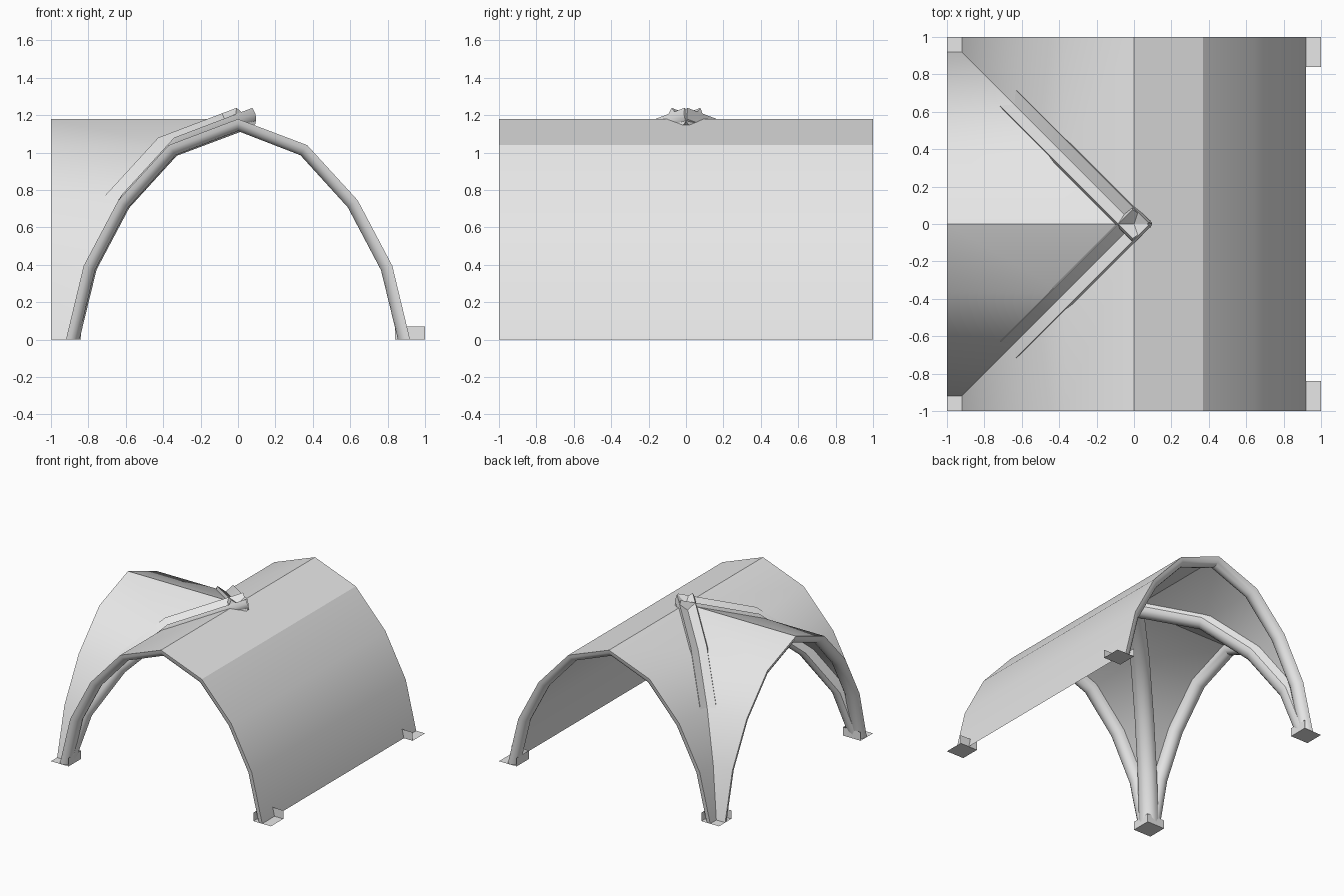
import bpy, math
from mathutils import Vector

if "Cube" in bpy.data.objects:
    bpy.data.objects.remove(bpy.data.objects["Cube"], do_unlink=True)

grey = bpy.data.materials.new("stone_grey")
grey.use_nodes = True
COLOUR = (0.8, 0.8, 0.8, 1)
grey.diffuse_color = COLOUR
grey.node_tree.nodes["Principled BSDF"].inputs["Base Color"].default_value = COLOUR

# Half profile of the vault: distance from the ridge, height
HALF = [(0.92, 0), (0.825, 0.395), (0.64, 0.745), (0.37, 1.04), (0, 1.18)]
FULL = [(-d, z) for d, z in HALF] + [(d, z) for d, z in HALF[-2::-1]]


def make(name, verts, faces, angle):
    mesh = bpy.data.meshes.new(name)
    mesh.from_pydata([tuple(v) for v in verts], [], faces)
    mesh.materials.append(grey)
    ob = bpy.data.objects.new(name, mesh)
    bpy.context.collection.objects.link(ob)
    bpy.ops.object.select_all(action='DESELECT')
    ob.select_set(True)
    bpy.context.view_layer.objects.active = ob
    bpy.ops.object.shade_smooth_by_angle(angle=math.radians(angle))
    return ob


def sheet(name, start, end, angle, flip=False):
    """Skin between two matching rows of points."""
    n = len(start)
    faces = []
    for i in range(n - 1):
        f = [i, i + 1, n + i + 1, n + i]
        if start[i] == end[i]:
            f.remove(n + i)
        if start[i + 1] == end[i + 1]:
            f.remove(n + i + 1)
        faces.append(f[::-1] if flip else f)
    return make(name, start + end, faces, angle)


def sweep(name, path, side, section, closed):
    """Carry a section (across, outward) along a path, capping both ends."""
    path = [Vector(p) for p in path]
    side = Vector(side).normalized()
    verts, faces, m = [], [], len(section)
    for i, p in enumerate(path):
        into = (p - path[i - 1]).normalized() if i else None
        out = (path[i + 1] - p).normalized() if i < len(path) - 1 else None
        tangent = ((into or out) + (out or into)).normalized()
        normal = side.cross(tangent)
        if p.z == 0:
            normal.z = 0
        normal.normalize()
        verts += [p + side * s + normal * o for s, o in section]
    for i in range(len(path) - 1):
        for j in range(m if closed else m - 1):
            k = (j + 1) % m
            faces.append([i * m + j, i * m + k, (i + 1) * m + k, (i + 1) * m + j])
    last = (len(path) - 1) * m
    faces.append(list(range(m))[::-1])
    faces.append([last + j for j in range(m)])
    return make(name, verts, faces, 30)


# Vault skins: whole half barrel on the left, groined bays on the right
sheet("left_barrel_skin", [(d, -1, z) for d, z in HALF],
      [(d, 1, z) for d, z in HALF], 20)
for label, s in (("front", -1), ("back", 1)):
    sheet(label + "_bay_skin", [(-d, s * d, z) for d, z in HALF],
          [(-d, s, z) for d, z in HALF], 30, s < 0)
sheet("right_bay_skin", [(-abs(d), d, z) for d, z in FULL],
      [(-1, d, z) for d, z in FULL], 30)

# Half-round arches hanging under the open edges
R = 0.06
HALF_ROUND = [(R * math.cos(a), -1.08 * R * math.sin(a))
              for a in (math.pi * i / 8 for i in range(9))]
for label, s in (("front", -1), ("back", 1)):
    sweep(label + "_arch", [(d, s * (1 - R), z) for d, z in FULL],
          (0, -1, 0), HALF_ROUND, False)
sweep("right_arch", [(R - 1, d, z) for d, z in FULL], (1, 0, 0), HALF_ROUND, False)

# Diagonal ribs with a notched top, running just past the crown
W, H = 0.06, 0.045
rib = [(0, 0), (W, H)]
for i in range(1, 10):
    a = math.radians(36.9 - i * 25.4)
    rib.append((0.075 * math.cos(a), 0.07 * math.sin(a)))
rib = rib[:-1] + [(-W, H)]
for label, s in (("front", -1), ("back", 1)):
    path = [(-d, s * d, z) for d, z in HALF[:-1]] + [(0.043, -s * 0.043, 1.196)]
    sweep(label + "_diagonal_rib", path, (-s, -1, 0), rib, True)

# Open feet: a base plate with two inner walls
for sx, xname in ((-1, "right"), (1, "left")):
    for sy, yname in ((-1, "front"), (1, "back")):
        inner, outer, top = 0.84, 1.0, 0.07
        v = [(sx * x, sy * y, z) for x, y, z in (
            (inner, inner, 0), (outer, inner, 0), (outer, outer, 0), (inner, outer, 0),
            (inner, inner, top), (outer, inner, top), (inner, outer, top))]
        make(yname + "_" + xname + "_foot", v,
             [(0, 1, 2, 3), (0, 4, 5, 1), (0, 3, 6, 4)], 20)
